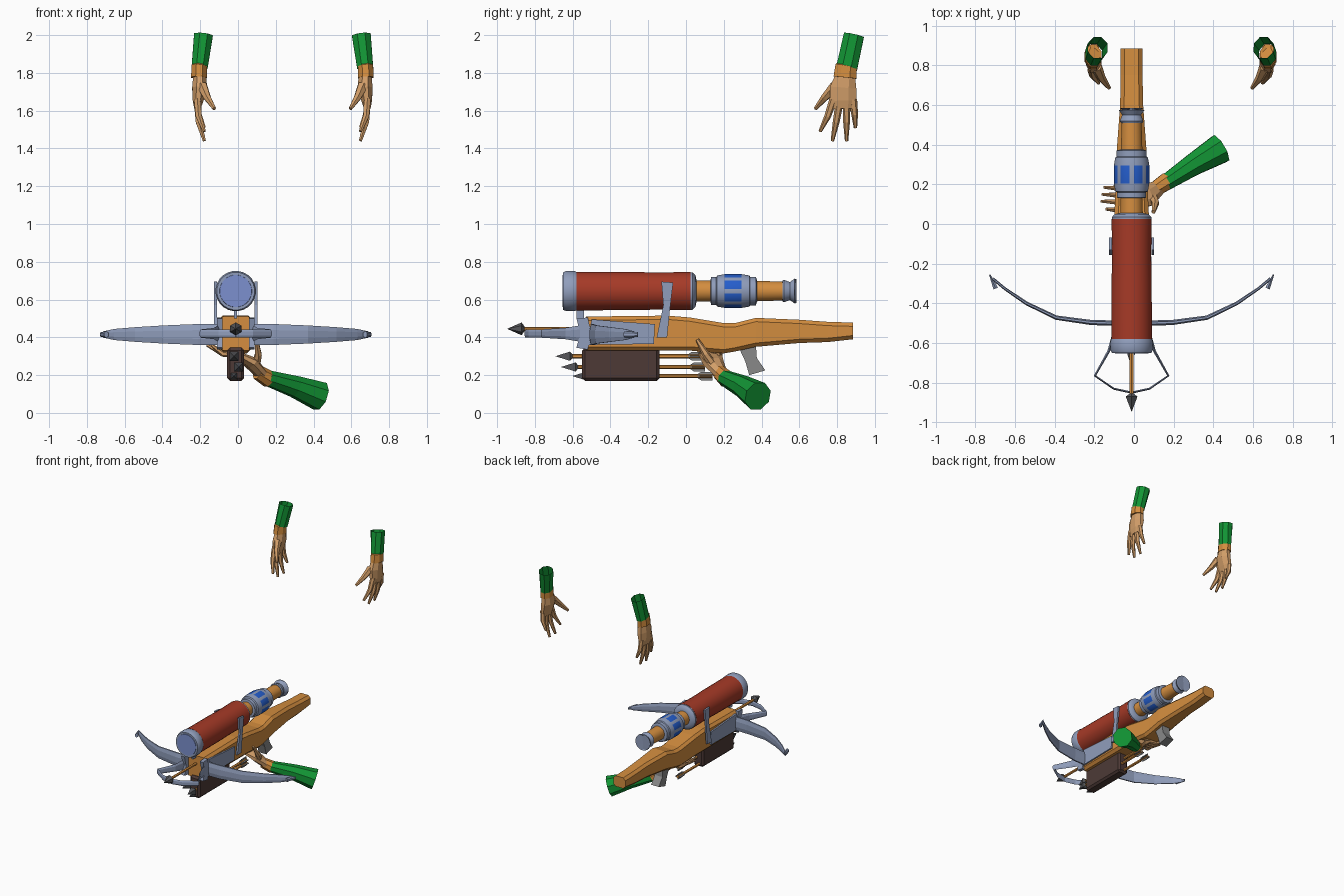
import bpy, bmesh, math
from mathutils import Vector

if "Cube" in bpy.data.objects:
    bpy.data.objects.remove(bpy.data.objects["Cube"])

CX = -0.012      # centre line of the weapon
HX = 0.235       # mirror plane of the two hanging hands


def mat(name, *rgb):
    m = bpy.data.materials.new(name)
    m.diffuse_color = (*rgb, 1)
    m.use_nodes = True
    m.node_tree.nodes["Principled BSDF"].inputs["Base Color"].default_value = m.diffuse_color
    return m


WOOD = mat("orange wood", 0.66, 0.27, 0.05)
SKIN = mat("tan skin", 0.64, 0.34, 0.14)
RED = mat("brick red", 0.38, 0.042, 0.02)
GREEN = mat("sleeve green", 0.006, 0.30, 0.035)
STEEL = mat("blue grey steel", 0.28, 0.34, 0.50)
BLUE = mat("window blue", 0.018, 0.11, 0.60)
LENS = mat("lens blue", 0.20, 0.28, 0.62)
BROWN = mat("dark brown", 0.075, 0.042, 0.037)
DARK = mat("dark grey", 0.09, 0.092, 0.10)
GREY = mat("mid grey", 0.25, 0.25, 0.25)


def finish(bm, name, m, smooth=False):
    bmesh.ops.recalc_face_normals(bm, faces=bm.faces)
    me = bpy.data.meshes.new(name)
    bm.to_mesh(me)
    bm.free()
    me.materials.append(m)
    ob = bpy.data.objects.new(name, me)
    bpy.context.collection.objects.link(ob)
    if smooth:
        bpy.ops.object.select_all(action='DESELECT')
        ob.select_set(True)
        bpy.context.view_layer.objects.active = ob
        bpy.ops.object.shade_smooth_by_angle(angle=math.radians(35))
    return ob


def tube(name, m, pts, radii, n=6, up=(0, 0, 1), caps=True, smooth=False):
    """Loft through pts; radii are numbers or (side, up) pairs."""
    bm, up = bmesh.new(), Vector(up)
    pts = [Vector(p) for p in pts]
    rings = []
    for i, p in enumerate(pts):
        t = (pts[min(i + 1, len(pts) - 1)] - pts[max(i - 1, 0)]).normalized()
        s = t.cross(up).normalized()
        u = s.cross(t)
        a, b = radii[i] if isinstance(radii[i], tuple) else (radii[i], radii[i])
        ang = [2 * math.pi * (k + 0.5) / n for k in range(n)]
        rings.append([bm.verts.new(p + s * a * math.cos(q) + u * b * math.sin(q)) for q in ang])
    for r0, r1 in zip(rings, rings[1:]):
        for k in range(n):
            bm.faces.new((r0[k], r0[(k + 1) % n], r1[(k + 1) % n], r1[k]))
    if caps:
        bm.faces.new(rings[0])
        bm.faces.new(rings[-1])
    return finish(bm, name, m, smooth)


def prism(name, m, profile, x0, x1, bevel=0):
    """Extrude a side profile (y, z) from x0 to x1."""
    bm = bmesh.new()
    f = bm.faces.new([bm.verts.new((x0, y, z)) for y, z in profile])
    ext = bmesh.ops.extrude_face_region(bm, geom=[f])
    bmesh.ops.translate(bm, vec=(x1 - x0, 0, 0),
                        verts=[v for v in ext['geom'] if isinstance(v, bmesh.types.BMVert)])
    if bevel:
        bmesh.ops.bevel(bm, geom=bm.edges[:], offset=bevel, segments=1, affect='EDGES')
    return finish(bm, name, m)


def scope(name, m, prof, smooth=True):
    return tube(name, m, [(CX, y, 0.645) for y, r in prof], [r for y, r in prof], 24, smooth=smooth)


# Stock: chamfered cross-sections (y, bottom, top, half width)
bm, rings = bmesh.new(), []
for y, b, t, w in ((-0.53, .33, .51, .088), (-0.1, .33, .515, .088), (0.02, .33, .505, .088),
                   (0.2, .315, .475, .08), (0.26, .325, .475, .078), (0.37, .35, .503, .075),
                   (0.6, .37, .493, .058), (0.75, .375, .482, .055), (0.885, .39, .478, .055)):
    c = 0.02
    sec = [(-w + c, b), (w - c, b), (w, b + c), (w, t - c), (w - c, t), (c - w, t), (-w, t - c), (-w, b + c)]
    rings.append([bm.verts.new((CX + x, y, z)) for x, z in sec])
for r0, r1 in zip(rings, rings[1:]):
    for k in range(8):
        bm.faces.new((r0[k], r0[(k + 1) % 8], r1[(k + 1) % 8], r1[k]))
bm.faces.new(rings[0])
bm.faces.new(rings[-1])
finish(bm, "stock", WOOD)

# Telescope
scope("scope_front_ring", STEEL, [(-.635, .088), (-.648, .09), (-.65, .1), (-.635, .107), (-.59, .107), (-.575, .1)])
scope("scope_lens", LENS, [(-.653, .085), (-.645, .087)])
scope("scope_tube", RED, [(-.58, .103), (-.3, .102), (-.15, .099), (.025, .102)])
scope("scope_tube_ring", STEEL, [(.02, .1), (.035, .1), (.05, .085), (.055, .06)])
scope("scope_neck", WOOD, [(.04, .057), (.15, .055)])
barrel = scope("scope_dial", STEEL, [(.13, .06), (.133, .074), (.16, .074), (.165, .083), (.205, .09),
                                     (.295, .09), (.335, .083), (.34, .076), (.37, .076), (.375, .06)])
barrel.data.materials.append(BLUE)
for p in barrel.data.polygons:       # blue windows with grey bars between
    if abs(p.center.y - 0.25) < 0.02:
        a = math.atan2(p.center.z - 0.645, p.center.x - CX) % (2 * math.pi)
        p.material_index = 0 if round(a / (2 * math.pi) * 24) % 3 == 0 else 1
scope("scope_rear_tube", WOOD, [(.36, .055), (.52, .05)])
scope("scope_eyepiece", STEEL, [(.51, .055), (.518, .06), (.55, .048), (.575, .066), (.585, .064), (.57, .03)])

# Side fittings: scope brackets, bow mounts, front posts
for s, side in ((1, "right"), (-1, "left")):
    def plate(name, prof, a, b):
        prism(f"{name}_{side}", STEEL, prof, CX + s * a, CX + s * b)
    plate("scope_bracket", [(-.155, .40), (-.1, .40), (-.085, .55), (-.068, .69), (-.13, .695), (-.12, .57)], .1, .114)
    plate("bow_mount", [(-.52, .36), (-.17, .365), (-.165, .47), (-.5, .495)], .085, .1)
    plate("front_post", [(-.58, .345), (-.52, .335), (-.50, .42), (-.52, .505), (-.58, .5), (-.56, .42)], .07, .1)
    # Bow limb: upright blade that thins and sweeps back
    tube("bow_limb_" + side, STEEL,
         [(CX + s * x, y, .415) for x, y in ((0, -.5), (.2, -.497), (.38, -.472), (.53, -.4), (.64, -.325), (.7, -.275))],
         [(.014, .06), (.014, .06), (.012, .052), (.01, .042), (.008, .032), (.008, .018)], 8)
    tube("bow_tip_" + side, STEEL, [(CX + s * .715, -.255, .415), (CX + s * .685, -.325, .415)],
         [(.004, .012), (.014, .018)], 6)
    # Front stirrup half
    tube("stirrup_" + side, STEEL,
         [(CX + s * x, y, .42) for x, y in ((.09, -.55), (.115, -.64), (.185, -.765), (.09, -.83), (0, -.85))],
         [(.008, .045), (.008, .03), (.007, .022), (.006, .022), (.006, .022)], 6)
prism("scope_post", STEEL, [(-.58, .5), (-.54, .5), (-.54, .55), (-.58, .55)], CX - .008, CX + .008)


# Bolts: shaft, pointed head, crossed feathers
def bolt(name, x, z, tip, rear, feathers=True):
    tube(name + "_shaft", WOOD, [(x, tip + .06, z), (x, rear, z)], [.011, .011], 6)
    tube(name + "_head", DARK, [(x, tip, z), (x, tip + .075, z), (x, tip + .09, z)], [.001, .034, .012], 4 if feathers else 6)
    if feathers:
        for k, (a, b) in enumerate(((.004, .032), (.032, .004))):
            tube(f"{name}_feather_{k}", GREY, [(x, rear - .09, z), (x, rear - .06, z), (x, rear, z)],
                 [(.004, .004), (a, b), (a, b)], 4)


bolt("loaded_bolt", CX, .445, -.945, -.4, False)
bolt("upper_bolt", CX - .01, .30, -.69, .09)
bolt("middle_bolt", CX + .015, .243, -.66, .10)
bolt("lower_bolt", CX - .01, .195, -.6, .14)

# Magazine and trigger
prism("magazine", BROWN, [(-.55, .17), (-.14, .17), (-.14, .345), (-.55, .345)], CX - .045, CX + .045, .015)
prism("trigger", GREY, [(.28, .345), (.37, .36), (.375, .29), (.42, .225), (.335, .2), (.315, .27)], CX - .035, CX + .035)

# Gripping arm under the stock
tube("grip_sleeve", GREEN, [(.155, .205, .185), (.3, .3, .14), (.435, .38, .088)], [.043, .06, .08], 8)
tube("grip_cuff", WOOD, [(.105, .175, .215), (.165, .215, .178)], [.04, .047], 8)
tube("grip_palm", SKIN, [(.125, .185, .205), (.07, .145, .265), (.0, .13, .305)], [(.04, .03), (.06, .035), (.065, .02)], 8)
for k, (y, tip) in enumerate(((.18, -.15), (.145, -.16), (.11, -.165), (.07, -.14))):
    tube(f"grip_finger_{k}", SKIN, [(.02, .13 + (y - .13) * .7, .305), (-.08, y, .312), (tip, y + .005, .36)],
         [.017, .015, .008], 6)
tube("grip_thumb", SKIN, [(.09, .15, .24), (.108, .105, .31), (.098, .06, .388)], [.026, .02, .01], 6)

# Two hanging hands, mirrored
for side in ("left", "right"):
    def M(pts):
        return pts if side == "left" else [(2 * HX - x, y, z) for x, y, z in pts]

    def limb(name, m, pts, radii, n=6, caps=True):
        tube(f"{side}_{name}", m, M(pts), radii, n, (0, 1, 0), caps)
    limb("sleeve", GREEN, [(-.183, .889, 2.0), (-.203, .852, 1.83)], [(.054, .058), (.046, .06)], 8, False)
    limb("cuff", WOOD, [(-.2, .855, 1.845), (-.205, .848, 1.835), (-.207, .842, 1.775)],
         [(.03, .04), (.044, .062), (.045, .066)], 8)
    limb("palm", SKIN, [(-.203, .845, 1.79), (-.203, .832, 1.72), (-.212, .832, 1.65), (-.215, .833, 1.61)],
         [(.036, .055), (.043, .076), (.03, .076), (.018, .06)], 8)
    for name, (y0, z0), (y1, z1), (y2, z2) in (
            ("index", (.78, 1.66), (.75, 1.57), (.71, 1.49)),
            ("middle", (.812, 1.64), (.795, 1.54), (.775, 1.44)),
            ("ring", (.85, 1.64), (.85, 1.54), (.85, 1.44)),
            ("pinky", (.885, 1.66), (.893, 1.58), (.897, 1.51))):
        limb(name, SKIN, [(-.215, y0, z0), (-.208, y1, z1), (-.178, y2, z2)], [.021, .018, .009])
    limb("thumb", SKIN, [(-.19, .79, 1.73), (-.163, .735, 1.67), (-.125, .685, 1.61)], [.03, .021, .01])
